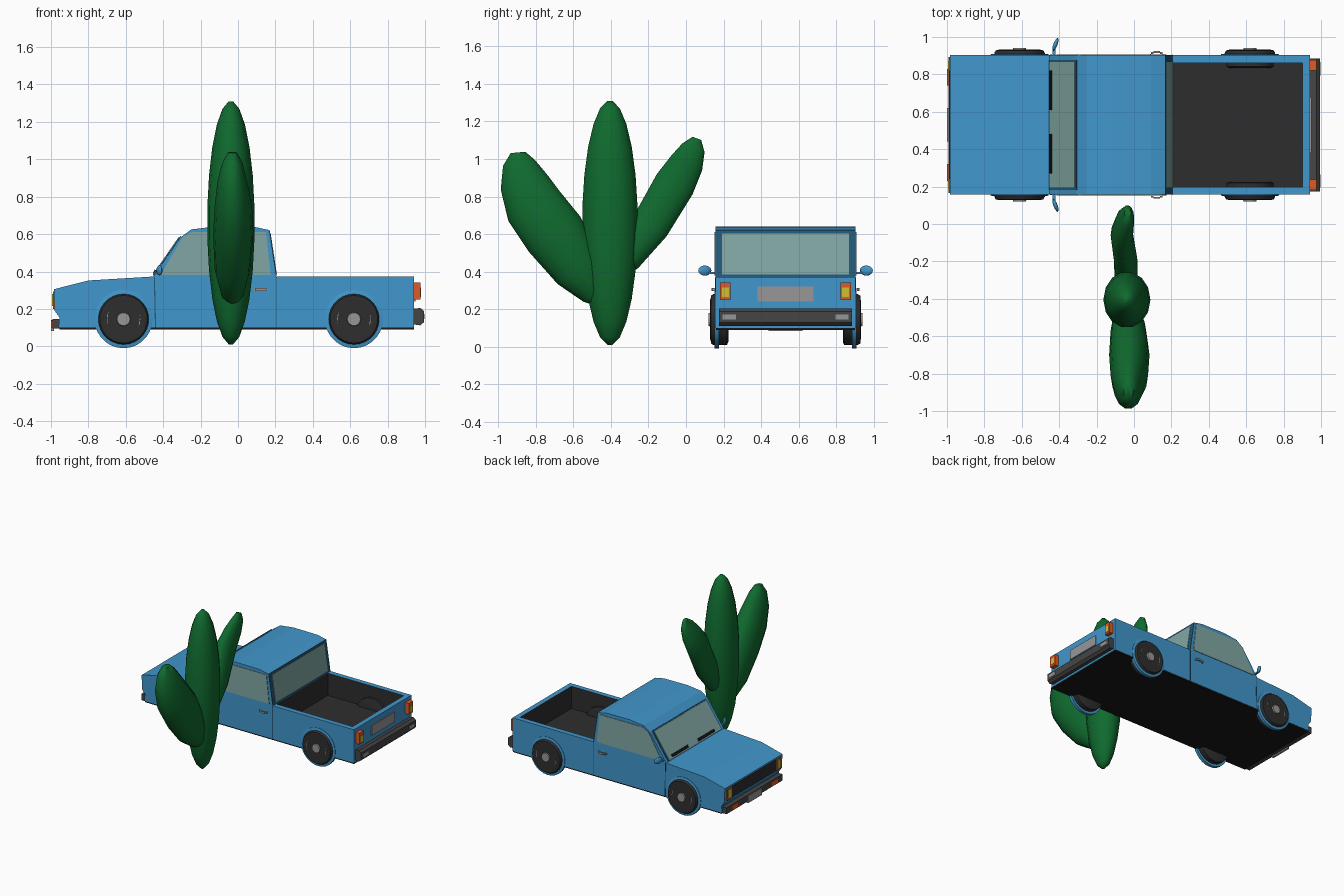
import bpy, bmesh, math
from mathutils import Vector

if "Cube" in bpy.data.objects:
    bpy.data.objects.remove(bpy.data.objects["Cube"])

YC, HW = 0.53, 0.373          # truck centre line and half width

def mat(name, rgb):
    m = bpy.data.materials.new(name)
    m.diffuse_color = (*rgb, 1)
    m.use_nodes = True
    m.node_tree.nodes["Principled BSDF"].inputs["Base Color"].default_value = m.diffuse_color
    return m

BLUE = mat("body blue", (0.053, 0.31, 0.61))
NAVY = mat("dark blue trim", (0.017, 0.10, 0.19))
GLASS = mat("window glass", (0.22, 0.39, 0.37))
DARK = mat("rubber and liner", (0.027, 0.027, 0.027))
BLACK = mat("underside black", (0.009, 0.009, 0.009))
CHAR = mat("bumper charcoal", (0.06, 0.06, 0.06))
GREY = mat("metal grey", (0.31, 0.31, 0.31))
ORANGE = mat("lamp orange", (0.75, 0.10, 0.02))
YELLOW = mat("lamp yellow", (0.65, 0.52, 0.03))
GREEN = mat("cactus green", (0.005, 0.145, 0.028))

def finish(bm, name, *mats, smooth=None):
    bmesh.ops.recalc_face_normals(bm, faces=bm.faces[:])
    me = bpy.data.meshes.new(name)
    bm.to_mesh(me)
    bm.free()
    for m in mats:
        me.materials.append(m)
    ob = bpy.data.objects.new(name, me)
    bpy.context.collection.objects.link(ob)
    if smooth:
        bpy.ops.object.select_all(action='DESELECT')
        ob.select_set(True)
        bpy.context.view_layer.objects.active = ob
        bpy.ops.object.shade_smooth_by_angle(angle=math.radians(smooth))
    return ob

def prism(name, pts, y0, y1, m):
    """Extrude an x-z profile along y."""
    bm = bmesh.new()
    a = [bm.verts.new((x, y0, z)) for x, z in pts]
    b = [bm.verts.new((x, y1, z)) for x, z in pts]
    bm.faces.new(a)
    bm.faces.new(b)
    n = len(pts)
    for i in range(n):
        j = (i + 1) % n
        bm.faces.new((a[i], a[j], b[j], b[i]))
    return finish(bm, name, m)

def box(name, x, y, z, m):
    return prism(name, [(x[0], z[0]), (x[1], z[0]), (x[1], z[1]), (x[0], z[1])], y[0], y[1], m)

def slab(name, p, q, y0, y1, t, m):
    """Thin plate lying on the x-z line p-q, raised by t to the left of it."""
    d = Vector((q[0] - p[0], q[1] - p[1])).normalized()
    n = Vector((-d.y, d.x)) * t
    return prism(name, [p, q, (q[0] + n.x, q[1] + n.y), (p[0] + n.x, p[1] + n.y)], y0, y1, m)

def loft(name, rings, m, n=14, smooth=60, shut=True):
    """Skin elliptical rings given as (x, y, z, radius, x radius)."""
    bm = bmesh.new()
    c = [Vector(r[:3]) for r in rings]
    X = Vector((1, 0, 0))
    loops = []
    for i, r in enumerate(rings):
        d = c[min(i + 1, len(c) - 1)] - c[max(i - 1, 0)]
        d.x = 0
        if d.length < 1e-6:
            d = Vector((0, 1, 0))
        side = d.normalized().cross(X)
        loops.append([bm.verts.new(c[i] + X * r[4] * math.cos(a) + side * r[3] * math.sin(a))
                      for a in (2 * math.pi * k / n for k in range(n))])
    for p, q in zip(loops, loops[1:]):
        for k in range(n):
            j = (k + 1) % n
            bm.faces.new((p[k], p[j], q[j], q[k]))
    bm.faces.new(loops[0])
    bm.faces.new(loops[-1])
    return finish(bm, name, m, smooth=smooth)

def wheel_part(name, x, s, prof, m):
    """Rings of (distance from centre line, radius) on one side of the truck."""
    return loft(name, [(x, YC + s * h, 0.145, r, r) for h, r in prof], m, n=28, smooth=35)

# cab and front body
y0, y1 = YC - HW, YC + HW
prism("front_body", [(-0.985, 0.305), (-0.98, 0.19), (-0.955, 0.155), (-0.96, 0.1), (0.205, 0.1),
                     (0.205, 0.37), (-0.455, 0.373), (-0.8, 0.352)], y0, y1, BLUE)
prism("cab", [(-0.455, 0.37), (-0.31, 0.58), (-0.25, 0.625), (-0.125, 0.64), (0.09, 0.638),
              (0.165, 0.622), (0.203, 0.37)], y0, y1, BLUE)
box("underside", (-0.955, 0.94), (y0 + 0.003, y1 - 0.003), (0.09, 0.101), BLACK)

# cargo bed with a dark sunken liner
bm = bmesh.new()
bmesh.ops.create_cube(bm, size=1)
for v in bm.verts:
    v.co = (0.205 if v.co.x < 0 else 0.942, YC + v.co.y * 2 * HW, 0.1 if v.co.z < 0 else 0.372)
top = max(bm.faces, key=lambda f: f.calc_center_median().z)
bmesh.ops.inset_region(bm, faces=[top], thickness=0.058)
for v in top.verts:
    if v.co.x < 0.5:
        v.co.x = 0.212
walls = bmesh.ops.inset_region(bm, faces=[top], thickness=0.0005)["faces"]
for v in top.verts:
    v.co.z = 0.19
for f in walls + [top]:
    f.material_index = 1
finish(bm, "cargo_bed", BLUE, DARK)

# windscreen, rear window and their trim
slab("windscreen_trim", (-0.451, 0.376), (-0.305, 0.588), y0 + 0.025, y1 - 0.025, 0.004, NAVY)
slab("windscreen", (-0.449, 0.379), (-0.312, 0.578), y0 + 0.037, y1 - 0.037, 0.008, GLASS)
slab("rear_window_trim", (0.165, 0.622), (0.203, 0.372), y0, y1, 0.004, NAVY)
slab("rear_window", (0.168, 0.603), (0.201, 0.385), y0 + 0.035, y1 - 0.035, 0.007, GLASS)
for k in (0.27, 0.61):
    prism("wiper", [(-0.455, 0.39), (-0.445, 0.385), (-0.435, 0.405), (-0.445, 0.41)], k, k + 0.21, BLACK)

# parts mirrored left and right
for s in (-1, 1):
    def span(a, b):
        return sorted((YC + s * a, YC + s * b))
    prism("side_window", [(-0.415, 0.38), (-0.295, 0.585), (-0.245, 0.612), (0.15, 0.612),
                          (0.175, 0.38)], *span(HW - 0.01, HW + 0.004), GLASS)
    prism("door_pillar_seam", [(-0.45, 0.37), (-0.444, 0.37), (-0.438, 0.1), (-0.444, 0.1)],
          *span(HW - 0.01, HW + 0.002), NAVY)
    box("door_rear_seam", (0.202, 0.207), span(HW - 0.01, HW + 0.002), (0.1, 0.37), NAVY)
    # bowed door handle
    for a in range(6):
        t0, t1 = math.pi * a / 6, math.pi * (a + 1) / 6
        xa, xb = 0.122 - 0.036 * math.cos(t0), 0.122 - 0.036 * math.cos(t1)
        h = HW + 0.022 * math.sin((t0 + t1) / 2)
        box("door_handle", (xa, xb), span(h - 0.009, h), (0.297, 0.312), GREY)
    # wing mirror
    bm = bmesh.new()
    bmesh.ops.create_uvsphere(bm, u_segments=12, v_segments=8, radius=1)
    for v in bm.verts:
        q = v.co.copy()
        v.co = (-0.42 + 0.012 * q.x + 0.012 * q.y, YC + s * (0.43 + 0.035 * q.y), 0.406 + 0.027 * q.z)
    finish(bm, "wing_mirror", BLUE, smooth=60)
    box("mirror_arm", (-0.435, -0.42), span(HW - 0.01, 0.41), (0.388, 0.398), BLUE)
    # wheels and arches
    for x in (-0.612, 0.62):
        wheel_part("wheel_arch", x, s, [(HW - 0.02, 0.155), (HW + 0.004, 0.155), (HW + 0.006, 0.15)], BLUE)
        wheel_part("tyre", x, s, [(0.305, 0.12), (0.312, 0.135), (0.385, 0.135), (0.398, 0.127),
                                  (0.402, 0.11), (0.396, 0.09)], DARK)
        wheel_part("wheel_rim", x, s, [(0.38, 0.091), (0.401, 0.09), (0.398, 0.078), (0.4, 0.037),
                                       (0.41, 0.034), (0.41, 0.004)], GREY)
    # lamps at both ends
    box("tail_lamp", (0.935, 0.975), span(0.292, 0.348), (0.25, 0.342), ORANGE)
    box("tail_lamp_lens", (0.97, 0.978), span(0.302, 0.338), (0.265, 0.315), YELLOW)
    box("bumper_step", (0.98, 0.998), span(0.265, 0.335), (0.145, 0.172), GREY)
    box("headlamp", (-0.99, -0.96), span(0.29, 0.35), (0.2, 0.292), ORANGE)
    box("headlamp_lens", (-0.994, -0.97), span(0.3, 0.34), (0.215, 0.28), YELLOW)
    box("indicator", (-1.0, -0.97), span(0.21, 0.3), (0.1, 0.138), ORANGE)

# grille, bumpers and number plates
box("grille", (-0.988, -0.96), (YC - 0.29, YC + 0.29), (0.2, 0.292), DARK)
box("front_bumper", (-0.993, -0.95), (y0 + 0.01, y1 - 0.01), (0.094, 0.146), CHAR)
box("front_plate", (-1.0, -0.985), (YC - 0.09, YC + 0.09), (0.083, 0.14), GREY)
prism("rear_bumper", [(0.935, 0.2), (0.975, 0.205), (0.995, 0.188), (0.995, 0.13), (0.975, 0.112),
                      (0.935, 0.118)], y0 + 0.018, y1 - 0.018, CHAR)
box("rear_plate", (0.935, 0.949), (YC - 0.15, YC + 0.15), (0.24, 0.32), GREY)

# cactus trunk and two arms
steps = [math.pi * (0.03 + 0.94 * i / 11) for i in range(12)]
trunk = [(-0.038, -0.405, 0.66 - 0.652 * math.cos(t), 0.152 * math.sin(t), 0.127 * math.sin(t))
         for t in steps]
loft("cactus_trunk", trunk, GREEN)
loft("cactus_big_arm", [(-0.03, -0.45, 0.225, 0.02, 0.02), (-0.03, -0.485, 0.28, 0.075, 0.06),
                        (-0.03, -0.57, 0.41, 0.14, 0.095), (-0.025, -0.70, 0.60, 0.17, 0.108),
                        (-0.025, -0.81, 0.75, 0.162, 0.1), (-0.03, -0.865, 0.88, 0.132, 0.08),
                        (-0.03, -0.89, 0.98, 0.088, 0.055), (-0.03, -0.895, 1.035, 0.04, 0.025)], GREEN)
loft("cactus_small_arm", [(-0.04, -0.42, 0.34, 0.03, 0.03), (-0.042, -0.32, 0.47, 0.085, 0.06),
                          (-0.045, -0.19, 0.645, 0.106, 0.063), (-0.065, -0.06, 0.866, 0.112, 0.06),
                          (-0.05, 0.005, 0.98, 0.093, 0.05), (-0.035, 0.04, 1.06, 0.065, 0.035),
                          (-0.033, 0.058, 1.11, 0.025, 0.018)], GREEN)
